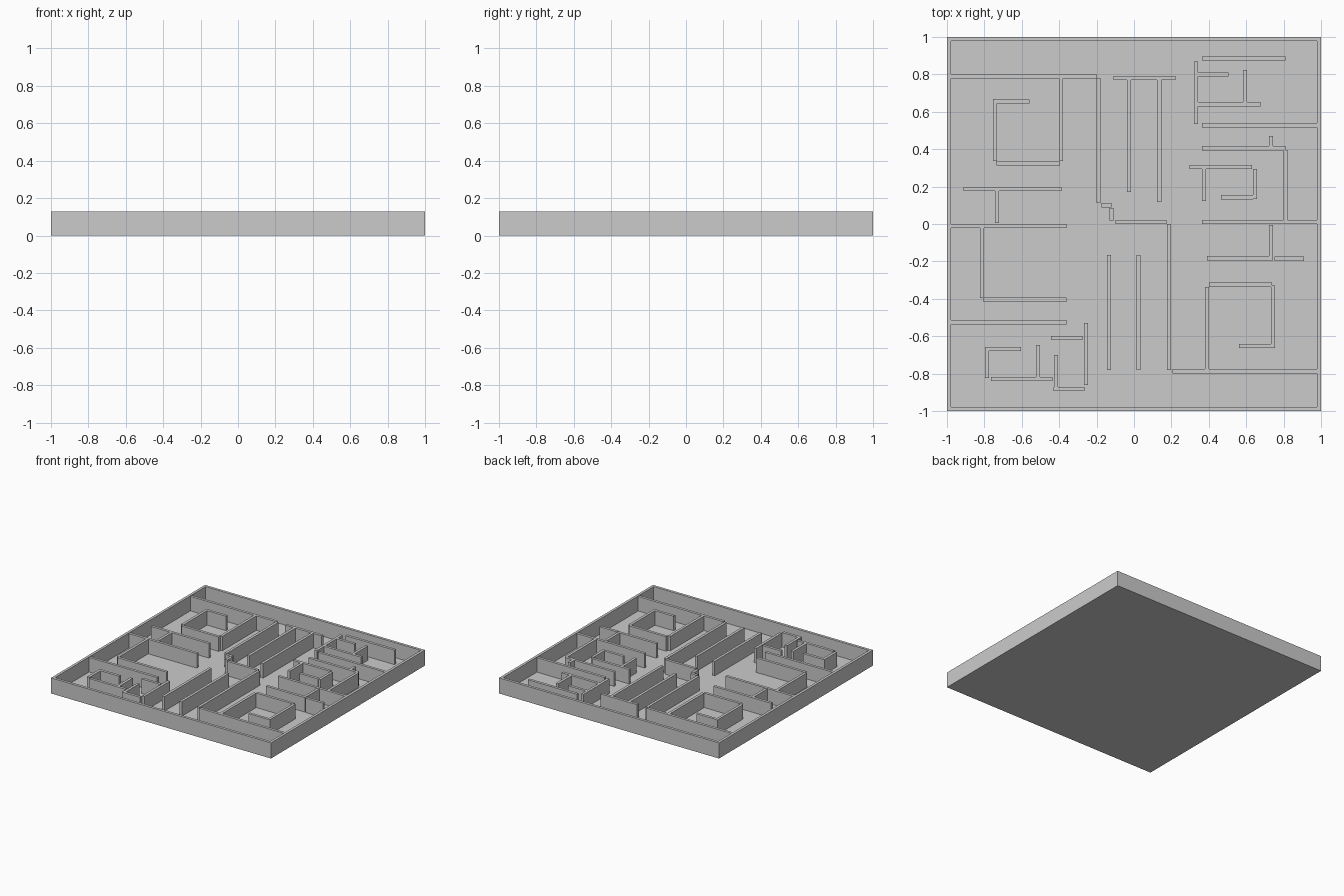
import bpy, bmesh
from mathutils import Matrix, Vector

T = 0.022        # wall thickness
H_OUT = 0.128    # rim height
H_IN = 0.124     # inner wall height


def add_box(bm, x0, x1, y0, y1, z0, z1):
    size = Vector((x1 - x0, y1 - y0, z1 - z0, 1))
    mid = Vector(((x0 + x1) / 2, (y0 + y1) / 2, (z0 + z1) / 2))
    bmesh.ops.create_cube(bm, size=1, matrix=Matrix.Translation(mid) @ Matrix.Diagonal(size))


def make_object(name, boxes):
    bm = bmesh.new()
    for b in boxes:
        add_box(bm, *b)
    mesh = bpy.data.meshes.new(name)
    bm.to_mesh(mesh)
    bm.free()
    bpy.context.collection.objects.link(bpy.data.objects.new(name, mesh))


def make_walls(name, along_x, along_y):
    """along_x: (x start, x end, y); along_y: (x, y start, y end)"""
    h = T / 2
    boxes = [(a, b, y - h, y + h, 0.002, H_IN) for a, b, y in along_x]
    boxes += [(x - h, x + h, a, b, 0.002, H_IN) for x, a, b in along_y]
    make_object(name, boxes)


# Floor slab
make_object("floor", [(-1, 1, -1, 1, 0, 0.005)])

# Outer rim
make_object("outer_walls", [
    (-1, 1, -1, -1 + T, 0, H_OUT), (-1, 1, 1 - T, 1, 0, H_OUT),
    (-1, -1 + T, -1 + T, 1 - T, 0, H_OUT), (1 - T, 1, -1 + T, 1 - T, 0, H_OUT)])

# Back left rooms
make_walls("back_left_walls",
           [(-.98, -.20, .79), (-.735, -.56, .655), (-.735, -.395, .325), (-.912, -.387, .187)],
           [(-.743, .337, .668), (-.39, .337, .78), (-.19, .112, .78), (-.733, .005, .177)])

# Central corridors
make_walls("central_walls",
           [(-.175, -.12, .10), (-.10, .175, .01), (-.11, .222, .78)],
           [(-.12, .02, .085), (-.027, .17, .77), (.135, .118, .77),
            (-.134, -.78, -.166), (.024, -.78, -.166), (.187, -.78, 0)])

# Back right rooms
make_walls("back_right_walls",
           [(.363, .81, .885), (.34, .505, .80), (.34, .677, .64), (.363, .98, .528),
            (.363, .81, .405), (.297, .63, .305), (.465, .635, .143), (.363, .98, .01)],
           [(.332, .535, .87), (.594, .65, .823), (.733, .41, .47),
            (.81, .02, .395), (.374, .123, .295), (.647, .134, .294)])

# Front left rooms
make_walls("front_left_walls",
           [(-.98, -.36, -.01), (-.805, -.36, -.405), (-.98, -.36, -.525), (-.443, -.275, -.61),
            (-.775, -.605, -.668), (-.765, -.435, -.828), (-.43, -.265, -.882)],
           [(-.812, -.395, -.016), (-.786, -.823, -.658), (-.514, -.817, -.647),
            (-.417, -.871, -.70), (-.257, -.861, -.53)])

# Front right rooms
make_walls("front_right_walls",
           [(.39, .743, -.183), (.75, .91, -.186), (.40, .737, -.325),
            (.562, .733, -.653), (.205, .98, -.787)],
           [(.733, -.172, -.005), (.39, -.78, -.337), (.743, -.663, -.33)])
